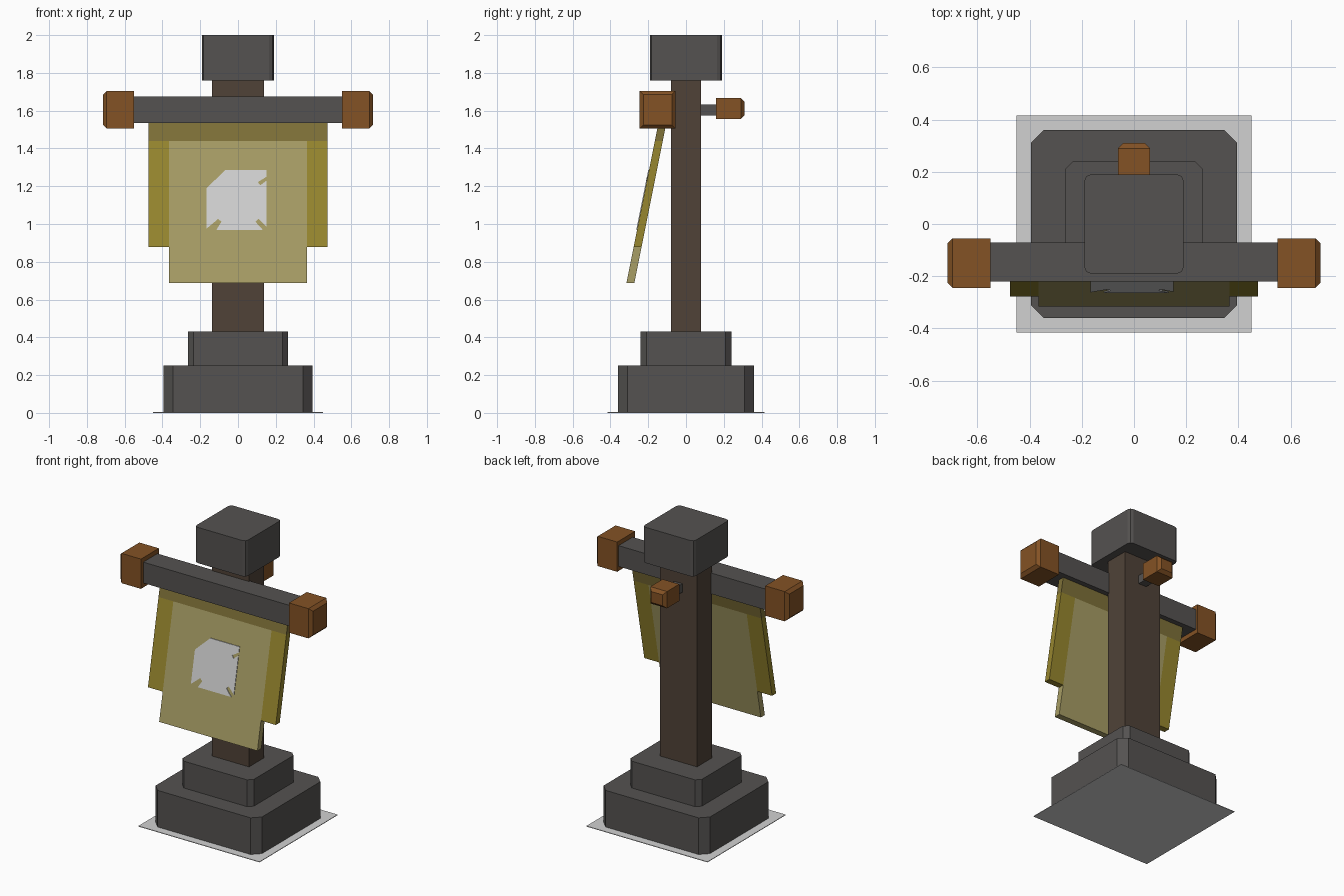
import bpy, bmesh
from mathutils import Vector

cube = bpy.data.objects.get("Cube")
if cube:
    bpy.data.objects.remove(cube, do_unlink=True)


def material(name, r, g, b):
    m = bpy.data.materials.new(name)
    m.use_nodes = True
    m.diffuse_color = (r, g, b, 1)
    bsdf = next(n for n in m.node_tree.nodes if n.type == 'BSDF_PRINCIPLED')
    bsdf.inputs["Base Color"].default_value = (r, g, b, 1)
    bsdf.inputs["Roughness"].default_value = 0.9
    return m


STONE = material("dark stone", 0.09, 0.085, 0.082)
WOOD = material("dark wood", 0.08, 0.055, 0.039)
COPPER = material("copper brown", 0.23, 0.085, 0.018)
OCHRE = material("ochre cloth", 0.31, 0.24, 0.028)
KHAKI = material("khaki cloth", 0.39, 0.34, 0.13)
HEM = material("shaded hem cloth", 0.21, 0.165, 0.04)
PALE = material("pale grey", 0.64, 0.64, 0.64)


def finish(name, bm, mat):
    bmesh.ops.recalc_face_normals(bm, faces=bm.faces)
    mesh = bpy.data.meshes.new(name)
    bm.to_mesh(mesh)
    bm.free()
    mesh.materials.append(mat)
    obj = bpy.data.objects.new(name, mesh)
    bpy.context.collection.objects.link(obj)
    return obj


def box(name, lo, hi, mat, bevel=0, segments=1, pick=None, lean=None):
    """Box between two corners; bevels the edges that pick accepts."""
    lo, hi = Vector(lo), Vector(hi)
    bm = bmesh.new()
    bmesh.ops.create_cube(bm, size=1)
    for v in bm.verts:
        v.co = (lo + hi) / 2 + v.co * (hi - lo)
    if bevel:
        edges = [e for e in bm.edges if pick(e)]
        bmesh.ops.bevel(bm, geom=edges, offset=bevel, segments=segments,
                        profile=0.5, affect='EDGES')
    if lean:
        for v in bm.verts:
            v.co.y += lean(v.co.z)
    return finish(name, bm, mat)


def upright(e):
    return abs(e.verts[0].co.z - e.verts[1].co.z) > 0.01


def block(name, x, y, z0, z1, mat, bevel=0, segments=1):
    return box(name, (-x, -y, z0), (x, y, z1), mat, bevel, segments, upright)


# Base, post and cap
block("ground_plate", 0.45, 0.415, 0, 0.004, PALE, 0.075).data
ground = bpy.data.objects["ground_plate"]
block("lower_base", 0.395, 0.36, 0.002, 0.25, STONE, 0.05)
block("upper_base", 0.265, 0.24, 0.25, 0.43, STONE, 0.03)
block("post", 0.138, 0.08, 0.43, 1.77, WOOD)
block("post_cap", 0.19, 0.19, 1.76, 2.0, STONE, 0.025, 2)

# Crossbar with end blocks chamfered on their outer faces
box("crossbar", (-0.56, -0.22, 1.535), (0.56, -0.07, 1.675), STONE)
for side, name in ((1, "left_bar_end"), (-1, "right_bar_end")):
    x0, x1 = sorted((side * 0.55, side * 0.715))
    box(name, (x0, -0.245, 1.505), (x1, -0.055, 1.705), COPPER, 0.02,
        pick=lambda e: all(v.co.x * side > 0.7 for v in e.verts))

# Rear peg
box("rear_peg", (-0.03, 0.07, 1.575), (0.03, 0.17, 1.632), STONE)
box("rear_peg_knob", (-0.062, 0.16, 1.555), (0.062, 0.31, 1.668), COPPER, 0.02,
    pick=lambda e: all(v.co.y > 0.3 for v in e.verts))


# Leaning banner: cloth swings forward towards its lower edge
def lean(z):
    return (z - 0.69) * 0.2


def cloth(name, x0, x1, z0, z1, mat):
    box(name, (x0, -0.315, z0), (x1, -0.273, z1), mat, lean=lean)


cloth("banner_hem", -0.475, 0.475, 1.44, 1.54, HEM)
cloth("banner_middle", -0.365, 0.365, 0.688, 1.44, KHAKI)
cloth("banner_left_side", 0.365, 0.475, 0.877, 1.44, OCHRE)
cloth("banner_right_side", -0.475, -0.365, 0.877, 1.44, OCHRE)

# Notched emblem plate on the banner front
outline = [(-0.167, 1.19), (-0.066, 1.286), (0.151, 1.286), (0.151, 1.24),
           (0.118, 1.21), (0.105, 1.222), (0.151, 1.262), (0.151, 1.286)]
outline = [(-0.167, 1.19), (-0.066, 1.286), (0.151, 1.286), (0.151, 1.25),
           (0.105, 1.222), (0.118, 1.205), (0.151, 1.23), (0.151, 0.985),
           (0.108, 1.027), (0.092, 1.012), (0.132, 0.968), (-0.115, 0.968),
           (-0.088, 1.012), (-0.105, 1.027), (-0.167, 0.975)]
bm = bmesh.new()
face = bm.faces.new([bm.verts.new((x, -0.319 + lean(z), z)) for x, z in outline])
solid = bmesh.ops.extrude_face_region(bm, geom=[face])
for v in solid["geom"]:
    if isinstance(v, bmesh.types.BMVert):
        v.co.y += 0.006
finish("banner_emblem", bm, PALE)
